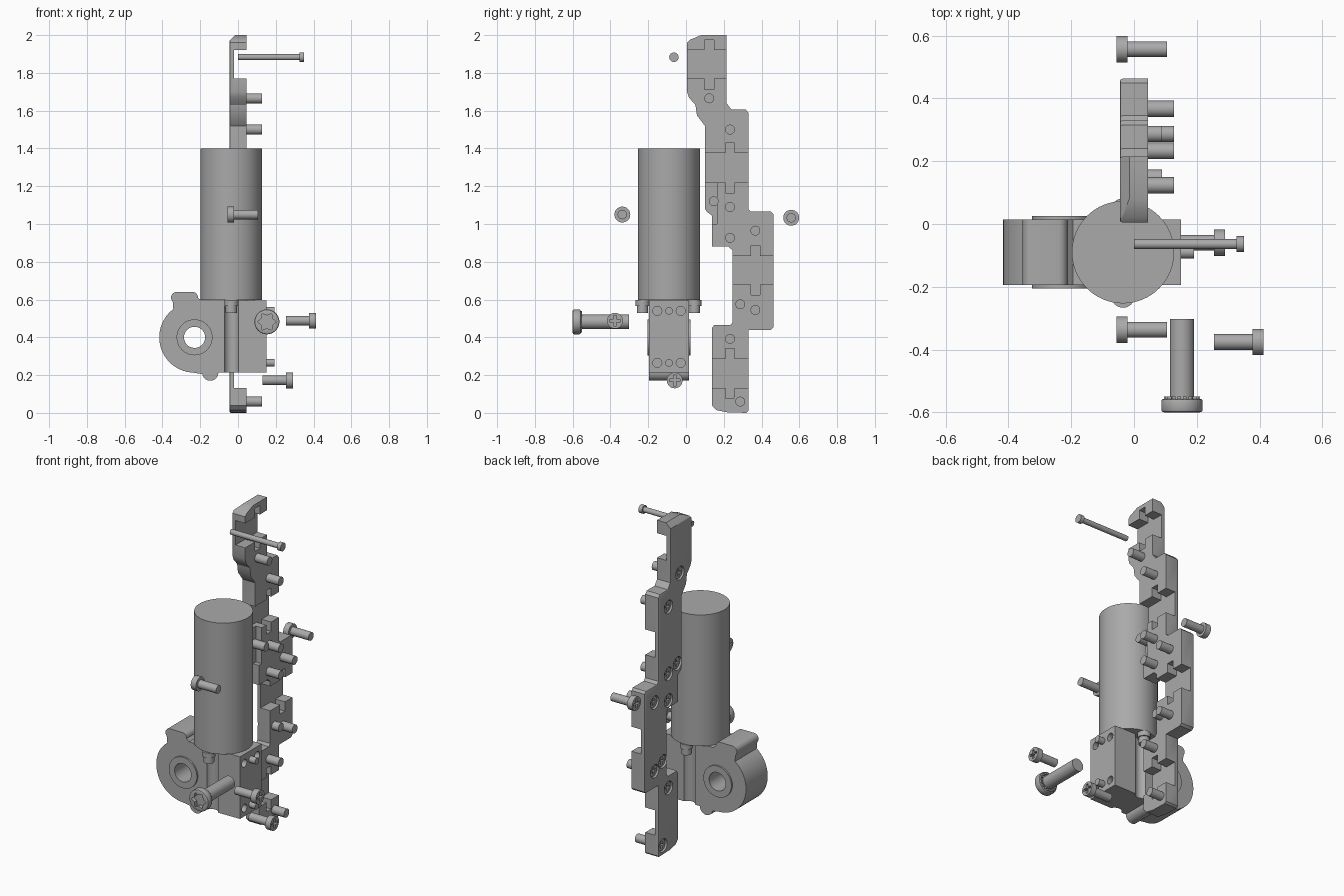
import bpy, bmesh
from math import sin, cos, pi, radians
from mathutils import Vector, Matrix

cube = bpy.data.objects.get("Cube")
if cube:
    bpy.data.objects.remove(cube)

grey = bpy.data.materials.new("plain_grey")
grey.use_nodes = True
COLOUR = (0.4, 0.4, 0.4, 1)
grey.diffuse_color = COLOUR
grey.node_tree.nodes["Principled BSDF"].inputs["Base Color"].default_value = COLOUR


def finish(name, bm):
    bmesh.ops.recalc_face_normals(bm, faces=bm.faces)
    mesh = bpy.data.meshes.new(name)
    bm.to_mesh(mesh)
    bm.free()
    mesh.materials.append(grey)
    obj = bpy.data.objects.new(name, mesh)
    bpy.context.collection.objects.link(obj)
    return obj


def add_cyl(bm, start, end, r, n=32):
    a, b = Vector(start), Vector(end)
    turn = (b - a).to_track_quat('Z', 'Y').to_matrix().to_4x4()
    bmesh.ops.create_cone(bm, cap_ends=True, segments=n, radius1=r, radius2=r,
                          depth=(b - a).length, matrix=Matrix.Translation((a + b) / 2) @ turn)


def add_box(bm, lo, hi):
    lo, hi = Vector(lo), Vector(hi)
    bmesh.ops.create_cube(bm, size=1, matrix=Matrix.Translation((lo + hi) / 2) @ Matrix.Diagonal((*(hi - lo), 1)))


def cyl(name, start, end, r, n=32):
    bm = bmesh.new()
    add_cyl(bm, start, end, r, n)
    return finish(name, bm)


def box(name, lo, hi):
    bm = bmesh.new()
    add_box(bm, lo, hi)
    return finish(name, bm)


def prism(points, axis, a, b):
    """Extrude a 2D outline along x (outline in y, z) or y (outline in x, z)."""
    place = (lambda u, v, d: (d, u, v)) if axis == 'X' else (lambda u, v, d: (u, d, v))
    bm = bmesh.new()
    face = bm.faces.new([bm.verts.new(place(u, v, a)) for u, v in points])
    out = bmesh.ops.extrude_face_region(bm, geom=[face])
    shift = Vector(place(0, 0, b - a))
    bmesh.ops.translate(bm, vec=shift, verts=[g for g in out["geom"] if isinstance(g, bmesh.types.BMVert)])
    bmesh.ops.recalc_face_normals(bm, faces=bm.faces)
    return bm


def select(obj):
    bpy.ops.object.select_all(action='DESELECT')
    obj.select_set(True)
    bpy.context.view_layer.objects.active = obj


def boolean(obj, others, operation='DIFFERENCE'):
    select(obj)
    for other in others:
        mod = obj.modifiers.new("cut", 'BOOLEAN')
        mod.operation, mod.solver, mod.object = operation, 'EXACT', other
        bpy.ops.object.modifier_apply(modifier=mod.name)
        bpy.data.objects.remove(other)


def smooth(obj):
    select(obj)
    bpy.ops.object.shade_smooth_by_angle(angle=radians(30))


def arc(cx, cz, r, a0, a1, n):
    return [(cx + r * cos(radians(a0 + (a1 - a0) * i / n)),
             cz + r * sin(radians(a0 + (a1 - a0) * i / n))) for i in range(n + 1)]


def cross_screw(name, x_top, x_neck, x_tip, y, z, head_r, shaft_r):
    """Screw along x with a cross recess in its head."""
    head = cyl(name, (x_top, y, z), (x_neck, y, z), head_r)
    depth = (x_neck - x_top) * 0.6
    lo, hi = sorted((x_top - depth, x_top + depth))
    w, l = head_r * 0.17, head_r * 0.68
    boolean(head, [box("slot", (lo, y - a, z - b), (hi, y + a, z + b)) for a, b in ((w, l), (l, w))])
    bm = bmesh.new()
    bm.from_mesh(head.data)
    add_cyl(bm, (x_neck, y, z), (x_tip, y, z), shaft_r, 24)
    bm.to_mesh(head.data)
    bm.free()
    smooth(head)


# Stepped side rail: outline, softened back edges, sloped top corner
outline = [(.215, 2), (.08, 2), (.02, 1.975), (.005, 1.96), (.005, 1.7), (.015, 1.67), (.05, 1.63),
           (.058, 1.575), (.1, 1.52), (.1, 1.08), (.11, 1.065), (.137, 1.045), (.137, .88), (.225, .88),
           (.247, .86), (.247, .48), (.235, .465), (.15, .465), (.137, .45), (.137, .04), (.16, .015),
           (.22, .003), (.32, 0), (.33, .01), (.33, .44), (.45, .44), (.463, .453), (.463, 1.052),
           (.45, 1.065), (.345, 1.065), (.33, 1.08), (.33, 1.59), (.315, 1.607), (.24, 1.607), (.215, 1.64)]
BACK, FRONT, THIN = -.045, .045, -.02
bm = prism(outline, 'X', BACK, FRONT)
rim = [e for e in bm.edges if all(abs(v.co.x - BACK) < 1e-4 for v in e.verts)]
bmesh.ops.bevel(bm, geom=rim, offset=.008, segments=2, profile=.5, affect='EDGES')
bmesh.ops.bisect_plane(bm, geom=bm.verts[:] + bm.edges[:] + bm.faces[:], clear_outer=True,
                       plane_co=(BACK, 0, 1.97), plane_no=(-1, 0, 1))
bmesh.ops.holes_fill(bm, edges=[e for e in bm.edges if e.is_boundary])
rail = finish("side_rail", bm)

# Wide notches with a narrow slot above and below each
cutters = []
for slot_y, low, high in ((.123, 1.77, 1.92), (.233, 1.22, 1.375), (.367, .68, .83), (.233, .132, .285)):
    cutters.append(box("notch", (THIN, -.1, low), (.1, .6, high)))
    cutters.append(box("slot", (THIN, slot_y - .024, low - .057), (.1, slot_y + .024, high + .055)))
cutters.append(box("ledge", (.005, 0, 1.0), (.1, .165, 1.23)))

# Rail screws: y, z and tip position, heads sunk in the back
LONG, SHORT = .128, .09
rail_screws = [(.123, 1.665, LONG), (.233, 1.5, LONG), (.147, 1.12, SHORT), (.233, 1.09, LONG),
               (.233, .927, LONG), (.367, .965, LONG), (.287, .575, SHORT), (.367, .545, LONG),
               (.233, .392, LONG), (.287, .06, LONG)]
cutters += [cyl("sink", (-.1, y, z), (-.012, y, z), .04) for y, z, tip in rail_screws]
boolean(rail, cutters)
smooth(rail)
for i, (y, z, tip) in enumerate(rail_screws):
    cross_screw(f"rail_screw_{i + 1}", -.036, -.011, tip, y, z, .035, .026)

# Motor can and its two mounting screws
MX, MY = -.035, -.09
smooth(cyl("motor_can", (MX, MY, .597), (MX, MY, 1.4), .163, 64))
for side, y in (("front", -.23), ("back", .045)):
    bm = bmesh.new()
    add_cyl(bm, (MX, y, .567), (MX, y, .598), .037)
    add_cyl(bm, (MX, y, .53), (MX, y, .568), .03)
    smooth(finish(f"motor_screw_{side}", bm))

# Gearbox housing
WX, WZ, Y0, Y1 = -.23, .4, -.195, .015
housing = ([(.15, .215), (.15, .595), (-.195, .595), (-.212, .61)] + arc(-.24, .612, .028, 0, 90, 5)
           + arc(-.325, .61, .03, 90, 190, 6) + [(-.345, .585)] + arc(WX, WZ, .187, 127, 268, 28)
           + arc(-.147, .213, .043, 190, 360, 12))
gearbox = finish("gearbox", prism(housing, 'Y', Y0, Y1))
boolean(gearbox, [cyl("boss", (WX, Y0 - .01, WZ), (WX, Y1 + .01, WZ), .095, 48)], 'UNION')
cutters = [cyl("bore", (WX, -.4, WZ), (WX, .3, WZ), .056, 40)]
cutters += [cyl("groove", (MX, y, 0), (MX, y, .7), .04) for y in (Y0 - .015, Y1 + .015)]
cutters += [cyl("hole", (.12, MY + dy, z), (.2, MY + dy, z), .024, 24) for dy in (-.062, .062) for z in (.265, .54)]
boolean(gearbox, cutters)
smooth(gearbox)
for side, z in (("lower", .265), ("upper", .54)):
    smooth(cyl(f"gearbox_pin_{side}", (.13, MY, z), (.192, MY, z), .02, 24))

# Loose fixing screws
cross_screw("loose_screw_rear", -.055, -.02, .105, .557, 1.033, .042, .025)
cross_screw("loose_screw_front", -.055, -.02, .105, -.337, 1.05, .042, .025)
cross_screw("loose_screw_middle", .413, .377, .255, -.376, .488, .042, .025)
cross_screw("loose_screw_low", .29, .255, .13, -.06, .172, .042, .025)
smooth(cyl("long_pin_shaft", (0, -.064, 1.883), (.33, -.064, 1.883), .016, 24))
smooth(cyl("long_pin_head", (.326, -.064, 1.883), (.35, -.064, 1.883), .025, 24))

# Large screw with star recess and toothed underside
BX, BZ = .153, .482
big = cyl("large_screw", (BX, -.6, BZ), (BX, -.557, BZ), .066, 48)
bev = big.modifiers.new("round", 'BEVEL')
bev.width, bev.segments = .008, 2
select(big)
bpy.ops.object.modifier_apply(modifier=bev.name)
star = [(BX + r * cos(pi * i / 6), BZ + r * sin(pi * i / 6)) for i in range(12) for r in [(.05, .034)[i % 2]]]
boolean(big, [finish("star", prism(star, 'Y', -.7, -.575))])
smooth(big)
smooth(cyl("large_screw_shaft", (BX, -.558, BZ), (BX, -.303, BZ), .039))
bm = bmesh.new()
for i in range(18):
    a = 2 * pi * i / 18
    x, z = BX + .052 * cos(a), BZ + .052 * sin(a)
    add_box(bm, (x - .006, -.558, z - .006), (x + .006, -.55, z + .006))
finish("large_screw_teeth", bm)
